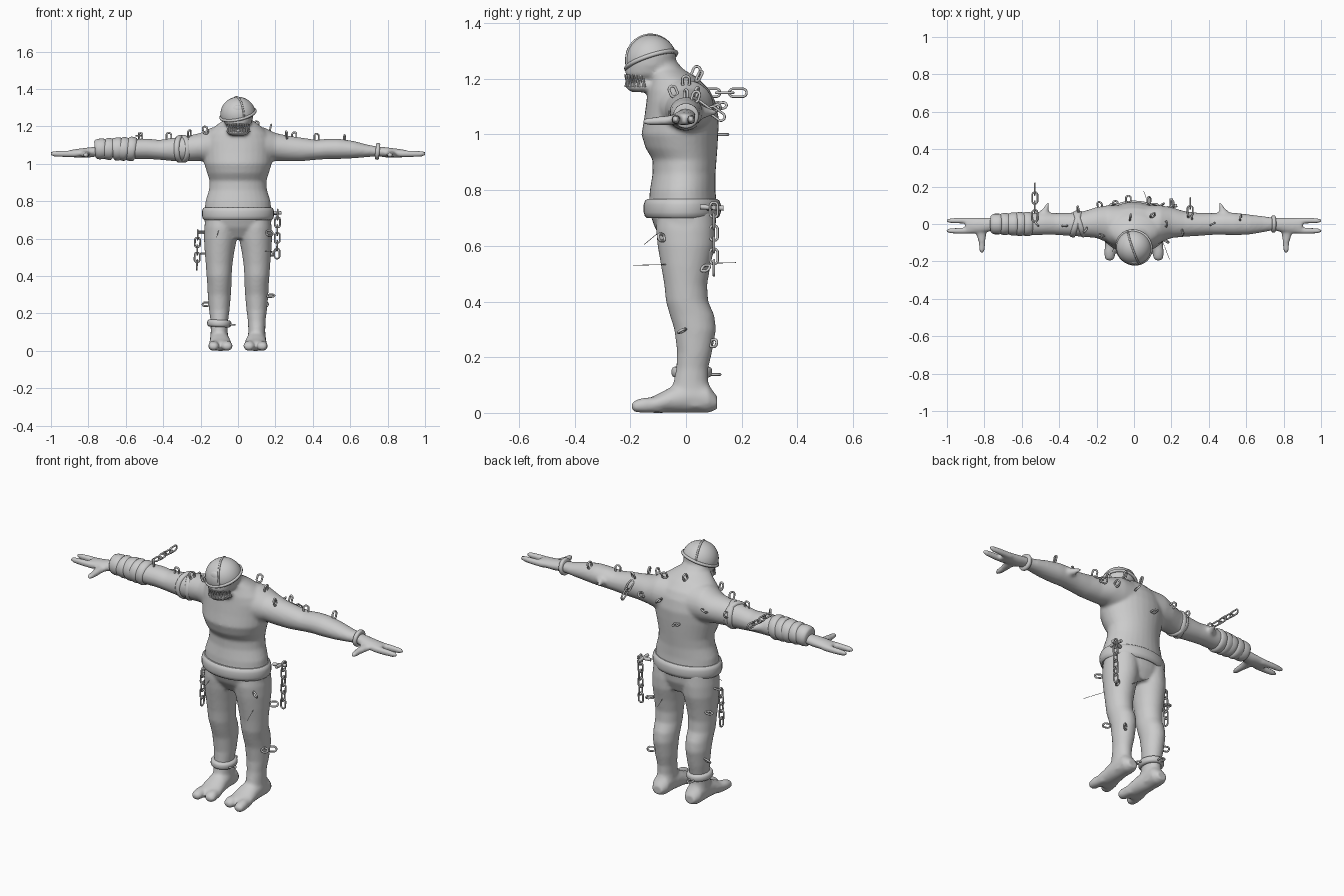
import bpy, bmesh, math
from mathutils import Vector, Matrix

if "Cube" in bpy.data.objects:
    bpy.data.objects.remove(bpy.data.objects["Cube"])

grey = bpy.data.materials.new("plain grey")
grey.diffuse_color = (0.6, 0.6, 0.6, 1)
grey.use_nodes = True
grey.node_tree.nodes["Principled BSDF"].inputs["Base Color"].default_value = grey.diffuse_color
ORDER = {'x': (2, 0, 1), 'y': (0, 2, 1), 'z': (0, 1, 2)}


def loft(bm, axis, sections, n=32):
    """Closed loft; each section is (position, a0, a1, b0, b1) extents."""
    rings = []
    for t, a0, a1, b0, b1 in sections:
        ring = []
        for i in range(n):
            w = 2 * math.pi * i / n
            a = (a0 + a1) / 2 + (a1 - a0) / 2 * math.cos(w)
            b = (b0 + b1) / 2 + (b1 - b0) / 2 * math.sin(w)
            ring.append(bm.verts.new([(a, b, t)[k] for k in ORDER[axis]]))
        rings.append(ring)
    faces = [bm.faces.new(rings[0]), bm.faces.new(rings[-1])]
    for p, q in zip(rings, rings[1:]):
        for i in range(n):
            j = (i + 1) % n
            faces.append(bm.faces.new((p[i], p[j], q[j], q[i])))
    bmesh.ops.recalc_face_normals(bm, faces=faces)


def mirrored(sections, s):
    return [(t, *sorted((s * a0, s * a1)), b0, b1) for t, a0, a1, b0, b1 in sections]


def finish(name, bm):
    me = bpy.data.meshes.new(name)
    bm.to_mesh(me)
    bm.free()
    ob = bpy.data.objects.new(name, me)
    bpy.context.collection.objects.link(ob)
    me.materials.append(grey)
    bpy.ops.object.select_all(action='DESELECT')
    ob.select_set(True)
    bpy.context.view_layer.objects.active = ob
    bpy.ops.object.shade_smooth_by_angle(angle=math.radians(40))
    return ob


def tubes(name, paths, r, closed=True):
    """One curve object with a round bevel along each path."""
    cu = bpy.data.curves.new(name, 'CURVE')
    cu.dimensions = '3D'
    cu.bevel_depth, cu.bevel_resolution, cu.use_fill_caps = r, 2, True
    for pts in paths:
        sp = cu.splines.new('POLY')
        sp.points.add(len(pts) - 1)
        for p, c in zip(sp.points, pts):
            p.co = (*c, 1)
        sp.use_cyclic_u = closed
    ob = bpy.data.objects.new(name, cu)
    bpy.context.collection.objects.link(ob)
    cu.materials.append(grey)
    return ob


def link(centre, along, half, width, roll=0.0, n=16):
    """Stretched ring lying along a direction."""
    d = Vector(along).normalized()
    m = d.to_track_quat('Z', 'Y').to_matrix() @ Matrix.Rotation(roll, 3, 'Z')
    pts = []
    for i in range(n):
        w = 2 * math.pi * (i + .5) / n
        z = width * math.sin(w) + math.copysign(half - width, math.sin(w))
        pts.append(Vector(centre) + m @ Vector((width * math.cos(w), 0, z)))
    return pts


def chain(name, start, end, count):
    a, b = Vector(start), Vector(end)
    step = (b - a) / count
    tubes(name, [link(a + step * (i + .5), step, step.length * .66, .014, math.pi / 2 * (i % 2))
                 for i in range(count)], .0045)


# Body: overlapping lofts fused into one smooth skin
bm = bmesh.new()
loft(bm, 'z', [(.60, -.12, .12, -.07, .08), (.66, -.178, .178, -.11, .105),
               (.73, -.18, .18, -.135, .112), (.80, -.174, .174, -.13, .106),
               (.86, -.155, .155, -.12, .106), (.91, -.152, .152, -.12, .11),
               (.95, -.165, .165, -.145, .113), (1.0, -.18, .18, -.16, .116),
               (1.06, -.185, .185, -.15, .118), (1.12, -.185, .185, -.142, .105),
               (1.16, -.165, .165, -.138, .085), (1.2, -.125, .125, -.13, .045),
               (1.235, -.075, .075, -.14, -.01), (1.27, -.06, .06, -.15, -.04)])
# Skull and jaw
loft(bm, 'z', [(1.152, -.04, .04, -.195, -.12), (1.165, -.058, .058, -.216, -.09),
               (1.182, -.062, .062, -.216, -.07), (1.19, -.054, .054, -.195, -.06),
               (1.202, -.056, .056, -.197, -.055), (1.212, -.07, .07, -.218, -.05),
               (1.25, -.082, .082, -.216, -.038), (1.29, -.084, .084, -.21, -.036),
               (1.325, -.068, .068, -.19, -.055), (1.35, -.03, .03, -.16, -.09)])
for s in (-1, 1):
    # Leg
    loft(bm, 'z', mirrored([
        (.02, .055, .145, -.03, .105), (.06, .053, .147, -.06, .105), (.11, .055, .146, -.045, .08),
        (.16, .053, .147, -.035, .08), (.22, .045, .155, -.032, .094), (.3, .038, .162, -.042, .108),
        (.35, .035, .164, -.058, .102), (.4, .034, .168, -.072, .08), (.46, .03, .172, -.078, .076),
        (.53, .02, .178, -.09, .088), (.6, .006, .182, -.102, .104), (.66, 0, .18, -.108, .106),
        (.73, .01, .17, -.1, .1)], s))
    # Foot and its two toes
    loft(bm, 'y', mirrored([(.112, .07, .13, .012, .06), (.08, .052, .148, 0, .1),
                            (.02, .05, .15, 0, .12), (-.05, .04, .152, 0, .095),
                            (-.1, .032, .157, 0, .068), (-.13, .03, .158, 0, .055),
                            (-.145, .045, .145, .006, .045)], s))
    for x0, x1, tip in ((.028, .09, -.18), (.1, .16, -.195)):
        loft(bm, 'y', mirrored([(-.09, x0 + .01, x1 - .01, .002, .058), (-.15, x0, x1, .0, .055),
                                (tip + .012, x0 + .003, x1 - .003, .002, .046),
                                (tip, x0 + .015, x1 - .015, .012, .035)], s))
    # Arm
    arm = [(.06, -.12, .1, .98, 1.2), (.14, -.1, .1, 1.0, 1.195), (.2, -.075, .09, 1.015, 1.165),
           (.27, -.068, .068, 1.014, 1.15), (.34, -.064, .06, 1.014, 1.14),
           (.42, -.058, .058, 1.022, 1.128), (.48, -.058, .062, 1.026, 1.134),
           (.54, -.06, .06, 1.026, 1.134), (.62, -.056, .05, 1.03, 1.122),
           (.69, -.044, .042, 1.036, 1.103), (.745, -.034, .034, 1.041, 1.093),
           (.8, -.046, .034, 1.033, 1.088), (.86, -.052, .034, 1.034, 1.08),
           (.9, -.05, .034, 1.036, 1.074)]
    loft(bm, 'x', [(s * t, *r) for t, *r in arm])
    # Fingers, thumb and elbow spur
    for y0, y1 in ((.002, .034), (-.053, -.02)):
        loft(bm, 'x', [(s * t, y0 + k, y1 - k, 1.036 + k, 1.072 - k)
                       for t, k in ((.86, 0), (.93, 0), (.985, .003), (1.004, .009))])
    loft(bm, 'y', mirrored([(0, .77, .84, 1.038, 1.075), (-.05, .79, .845, 1.034, 1.07),
                            (-.1, .794, .831, 1.032, 1.064), (-.14, .798, .828, 1.033, 1.06),
                            (-.156, .806, .822, 1.04, 1.054)], s))
    loft(bm, 'y', mirrored([(.02, .44, .56, 1.04, 1.12), (.055, .455, .52, 1.055, 1.105),
                            (.085, .456, .485, 1.065, 1.095), (.115, .453, .465, 1.074, 1.086)], s))
body = finish("body", bm)
rm = body.modifiers.new("fuse", 'REMESH')
rm.mode, rm.voxel_size, rm.use_smooth_shade = 'VOXEL', .008, True
sm = body.modifiers.new("soften", 'SMOOTH')
sm.factor, sm.iterations = .5, 6


def band(name, axis, t0, t1, ext, tilt=0.0, tilt_axis='Y'):
    """Padded band around a limb or the waist."""
    a0, a1, b0, b1 = ext
    k, h = min(.012, (t1 - t0) * .3), t1 - t0
    bm = bmesh.new()
    mid = (t0 + t1) / 2
    loft(bm, axis, [(t - mid, a0 + c, a1 - c, b0 + c, b1 - c)
                    for t, c in ((t0, k), (t0 + h * .1, k * .35), (t0 + h * .3, 0),
                                 (t1 - h * .3, 0), (t1 - h * .1, k * .35), (t1, k))], 40)
    centre = Vector([((a0 + a1) / 2, (b0 + b1) / 2, 0)[i] for i in ORDER[axis]])
    bmesh.ops.rotate(bm, verts=bm.verts, cent=centre, matrix=Matrix.Rotation(tilt, 3, tilt_axis))
    ob = finish(name, bm)
    ob.location['xyz'.index(axis)] = mid


# Belt, cuffs and arm wrappings
band("belt", 'z', .7, .768, (-.192, .192, -.152, .125))
band("ankle_cuff", 'z', .128, .166, (-.165, -.036, -.052, .094), .05)
band("wrist_cuff", 'x', .735, .757, (-.046, .046, 1.022, 1.112), .1)
for x0, x1, r, tilt in ((-.765, -.7, .055, -.1), (-.72, -.66, .058, .25), (-.675, -.61, .061, -.2),
                        (-.64, -.58, .063, .3), (-.595, -.545, .065, .15)):
    band("forearm_wrap", 'x', x0, x1, (-r, r, 1.08 - r, 1.08 + r), tilt)
    
for tilt, c in ((.35, -.29), (-.3, -.31)):
    band("upper_arm_strap", 'x', c - .015, c + .015, (-.074, .074, 1.006, 1.154), tilt, 'Z')

# Skull cap with rim, crossing seam and brow disc
C, R = Vector((0, -.125, 1.265)), Vector((.094, .094, .093))
bm = bmesh.new()
bmesh.ops.create_uvsphere(bm, u_segments=40, v_segments=24, radius=1,
                          matrix=Matrix.Translation(C) @ Matrix.Diagonal((*R, 1)))
bmesh.ops.bisect_plane(bm, geom=bm.verts[:] + bm.edges[:] + bm.faces[:], plane_co=C,
                       plane_no=(-.22, -.33, 1), clear_inner=True)
finish("skull_cap", bm)


def on_cap(u, v, w):
    d = u * math.cos(w) + v * math.sin(w)
    return C + Vector((d.x * R.x, d.y * R.y, d.z * R.z))


def arc(normal, n=40, a=0, b=2 * math.pi):
    m = Vector(normal).normalized()
    u = m.orthogonal().normalized()
    return [on_cap(u, m.cross(u), a + (b - a) * i / n) for i in range(n)]


tubes("cap_rim", [arc((-.22, -.33, 1))], .008)
seam = [p for p in arc((1, .35, .1), 80) if p.z > C.z + .33 * (p.y - C.y) + .22 * p.x]
k = max(range(len(seam)), key=lambda i: (seam[i] - seam[i - 1]).length)
tubes("cap_seam", [seam[k:] + seam[:k]], .005, False)
bm = bmesh.new()
bmesh.ops.create_uvsphere(bm, u_segments=24, v_segments=12, radius=1,
                          matrix=Matrix.Translation((0, -.2, 1.288)) @ Matrix.Diagonal((.033, .016, .028, 1)))
finish("brow_disc", bm)

# Teeth in two rows
bm = bmesh.new()
for i in range(11):
    w = math.radians(-160 + 14 * i)
    for z, flip, shift in ((1.2, math.pi, 0), (1.186, 0, .12)):
        p = (.061 * math.cos(w + shift), -.132 + .083 * math.sin(w + shift), z)
        bmesh.ops.create_cone(bm, cap_ends=True, segments=8, radius1=.007, radius2=.001, depth=.03,
                              matrix=Matrix.Translation(p) @ Matrix.Rotation(flip, 4, 'X'))
finish("teeth", bm)

# Hanging chains
chain("hip_chain", (.212, .1, .75), (.208, .1, .5), 6)
chain("thigh_chain", (-.215, 0, .64), (-.22, 0, .44), 5)
chain("arm_chain", (-.53, .02, 1.15), (-.53, .21, 1.15), 4)
chain("shoulder_chain", (.3, .05, 1.12), (.3, .13, 1.06), 2)
tubes("hip_bar", [[(.16, .08, .735), (.23, .1, .738)], [(.2, .05, .74), (.2, .135, .735)]], .009, False)
tubes("ankle_rings", [link((-.1, .105, .138), (0, 1, 0), .018, .014),
                      link((-.035, 0, .14), (1, 0, 0), .018, .014)], .005)

# Piercing rings: (position on skin, outward direction)
rings = [((.17, .0, 1.175), (.2, 0, 1)), ((-.17, -.06, 1.165), (-.3, -.1, 1)),
         ((.26, -.04, 1.14), (0, -.4, 1)), ((.3, .03, 1.135), (0, .4, 1)),
         ((.42, 0, 1.125), (0, 0, 1)), ((.57, .03, 1.12), (0, .3, 1)),
         ((-.52, 0, 1.13), (0, 0, 1)), ((-.37, -.01, 1.13), (0, 0, 1)),
         ((-.26, -.03, 1.145), (0, -.2, 1)), ((-.3, .06, 1.1), (0, 1, .4)),
         ((-.18, .085, 1.1), (-.2, 1, .4)), ((.1, .04, 1.195), (0, .5, 1)),
         ((-.02, .03, 1.21), (0, .4, 1)), ((.2, .09, 1.09), (.2, 1, .3)),
         ((-.03, .115, 1.0), (0, 1, 0)), ((.08, .11, 1.1), (0, 1, .2)),
         ((.155, -.08, .63), (.8, -.5, 0)), ((-.18, 0, .635), (-1, 0, 0)),
         ((.16, -.01, .295), (1, -.3, 0)), ((.13, .09, .25), (.9, .6, 0)),
         ((-.155, .05, .25), (-1, .3, 0)), ((-.165, .05, .52), (-1, .3, 0)),
         ((.16, .06, .52), (.6, .5, 0))]
tubes("piercing_rings", [link(Vector(p) + Vector(d).normalized() * .016, d, .02, .013,
                              i * .9) for i, (p, d) in enumerate(rings)], .005)

# Thin needles through the thighs
tubes("thigh_needles", [[(.19, -.19, .53), (.05, .18, .54)],
                        [(-.115, -.15, .605), (-.1, -.09, .655)]], .0012, False)
